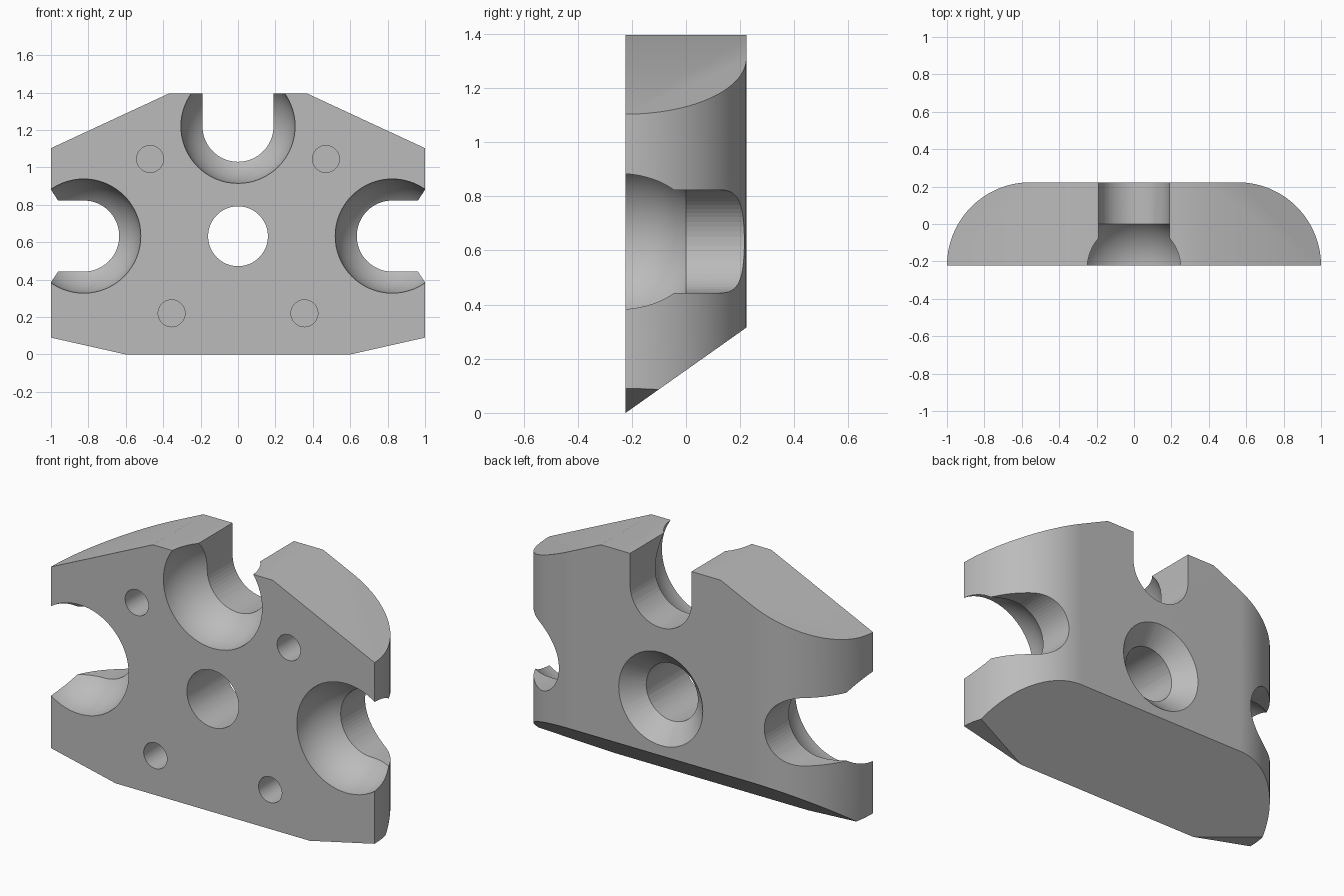
import bpy, bmesh
from math import sin, cos, pi, radians
from mathutils import Vector, Matrix

cube = bpy.data.objects.get("Cube")
if cube:
    bpy.data.objects.remove(cube, do_unlink=True)

HALF = 0.223      # half the block depth
HEIGHT = 1.395
SOCKET_R, SLOT_R = 0.306, 0.19

grey = bpy.data.materials.new("plain grey")
grey.use_nodes = True
COLOUR = (0.5, 0.5, 0.5, 1)
grey.diffuse_color = COLOUR
grey.node_tree.nodes["Principled BSDF"].inputs["Base Color"].default_value = COLOUR


def finish(bm, name):
    bmesh.ops.recalc_face_normals(bm, faces=bm.faces)
    mesh = bpy.data.meshes.new(name)
    bm.to_mesh(mesh)
    bm.free()
    mesh.materials.append(grey)
    obj = bpy.data.objects.new(name, mesh)
    bpy.context.collection.objects.link(obj)
    return obj


def prism(points, direction):
    bm = bmesh.new()
    face = bm.faces.new([bm.verts.new(p) for p in points])
    ext = bmesh.ops.extrude_face_region(bm, geom=[face])
    moved = [g for g in ext["geom"] if isinstance(g, bmesh.types.BMVert)]
    bmesh.ops.translate(bm, verts=moved, vec=direction)
    return bm


def cylinder(name, x, z, r1, r2, y1, y2):
    """Round cutter along y, radius r1 at y1 and r2 at y2."""
    bm = bmesh.new()
    place = Matrix.Translation((x, (y1 + y2) / 2, z)) @ Matrix.Rotation(-pi / 2, 4, "X")
    bmesh.ops.create_cone(bm, cap_ends=True, segments=48, radius1=r1, radius2=r2,
                          depth=y2 - y1, matrix=place)
    return finish(bm, name)


def ball(name, x, z):
    bm = bmesh.new()
    place = Matrix.Translation((x, -0.24, z)) @ Matrix.Rotation(pi / 2, 4, "X")
    bmesh.ops.create_uvsphere(bm, u_segments=64, v_segments=40, radius=SOCKET_R, matrix=place)
    return finish(bm, name)


def slot(name, x, z, angle):
    """Round-ended slot through the block, open towards the angle."""
    out = Vector((cos(angle), 0, sin(angle)))
    side = Vector((-sin(angle), 0, cos(angle)))
    centre = Vector((x, -0.5, z))
    pts = [centre + SLOT_R * (side * cos(t) - out * sin(t))
           for t in (pi * i / 32 for i in range(33))]
    pts += [centre + out - side * SLOT_R, centre + out + side * SLOT_R]
    return finish(prism(pts, (0, 1, 0)), name)


# Block: plan outline with quarter-round back corners
bend = 2 * HALF
arc = [(1 - bend + bend * cos(t), -HALF + bend * sin(t))
       for t in (pi / 2 * i / 40 for i in range(41))]
outline = arc + [(-x, y) for x, y in reversed(arc)]
bm = prism([(x, y, 0) for x, y in outline], (0, 0, HEIGHT))

# Sloped shoulders, clipped lower corners and slanted underside
cuts = [((0, -HALF, 0), (0, 0.315, -2 * HALF))]
for s in (1, -1):
    cuts += [((s, 0, 1.103), (s * 0.292, 0, 0.63)),
             ((s, 0, 0.09), (s * 0.09, 0, -0.4))]
for point, normal in cuts:
    if normal[1]:
        normal = (0, 0.315, -2 * HALF)
    cut = bmesh.ops.bisect_plane(bm, geom=bm.verts[:] + bm.edges[:] + bm.faces[:],
                                 plane_co=point, plane_no=normal, clear_outer=True)
    rim = [g for g in cut["geom_cut"] if isinstance(g, bmesh.types.BMEdge)]
    bmesh.ops.contextual_create(bm, geom=rim)
bmesh.ops.remove_doubles(bm, verts=bm.verts, dist=0.0001)
block = finish(bm, "mounting_block")

# Ball sockets with open slots on both sides and the top
cutters = []
for label, x, z, angle in (("left", 0.825, 0.633, 0), ("right", -0.825, 0.633, pi),
                           ("top", 0, 1.22, pi / 2)):
    cutters += [ball(label + "_socket_cutter", x, z), slot(label + "_slot_cutter", x, z, angle)]

# Central through hole, countersunk at the back
cutters.append(cylinder("centre_hole_cutter", 0, 0.632, 0.16, 0.16, -0.5, 0.5))
cutters.append(cylinder("countersink_cutter", 0, 0.632, 0.15, 0.27, HALF - 0.11, HALF + 0.01))

# Four blind pin holes in the front
for s in (1, -1):
    for x, z in ((0.47, 1.045), (0.355, 0.22)):
        cutters.append(cylinder("pin_hole_cutter", s * x, z, 0.072, 0.072, -0.4, -HALF + 0.18))

bpy.context.view_layer.objects.active = block
block.select_set(True)
for cutter in cutters:
    mod = block.modifiers.new(cutter.name, "BOOLEAN")
    mod.operation = "DIFFERENCE"
    mod.solver = "EXACT"
    mod.object = cutter
    bpy.ops.object.modifier_apply(modifier=mod.name)
    bpy.data.objects.remove(cutter, do_unlink=True)

bpy.ops.object.shade_smooth_by_angle(angle=radians(25))
